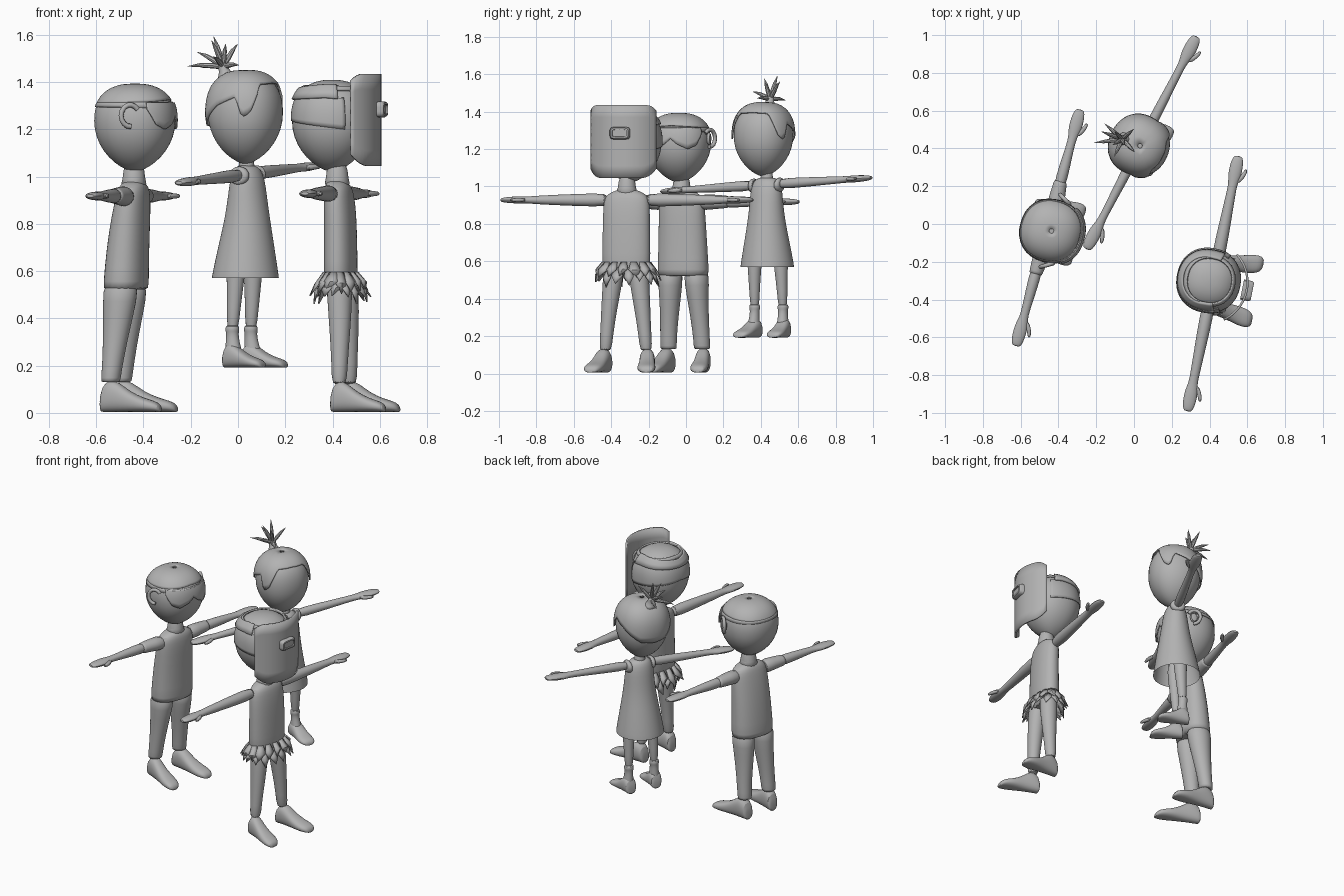
import bpy, bmesh, math, random
from mathutils import Matrix, Vector

if "Cube" in bpy.data.objects:
    bpy.data.objects.remove(bpy.data.objects["Cube"])

random.seed(4)
grey = bpy.data.materials.new("plain grey")
grey.diffuse_color = (0.45, 0.45, 0.45, 1)
grey.use_nodes = True
grey.node_tree.nodes["Principled BSDF"].inputs["Base Color"].default_value = grey.diffuse_color
M = Matrix()      # placement of the current figure
WHO = ""          # name prefix of the current figure


def figure(who, x, y, deg):
    global M, WHO
    WHO = who
    M = Matrix.Translation((x, y, 0)) @ Matrix.Rotation(math.radians(deg), 4, 'Z')


def finish(bm, name, thick=0, sub=0):
    bmesh.ops.recalc_face_normals(bm, faces=bm.faces)
    bm.transform(M)
    me = bpy.data.meshes.new(WHO + name)
    bm.to_mesh(me)
    bm.free()
    me.materials.append(grey)
    ob = bpy.data.objects.new(WHO + name, me)
    bpy.context.collection.objects.link(ob)
    if thick:
        m = ob.modifiers.new("thickness", 'SOLIDIFY')
        m.thickness, m.offset = thick, 0
    if sub:
        ob.modifiers.new("smooth", 'SUBSURF').levels = sub
        ob.modifiers["smooth"].render_levels = sub
    bpy.ops.object.select_all(action='DESELECT')
    ob.select_set(True)
    bpy.context.view_layer.objects.active = ob
    bpy.ops.object.shade_smooth_by_angle(angle=math.radians(40))
    return ob


def ring(k, n, e=2.0):
    a = 2 * math.pi * k / n
    c, s = math.cos(a), math.sin(a)
    d = (abs(c) ** e + abs(s) ** e) ** (-1 / e)
    return c * d, s * d


# Skin elliptical sections (pos, cu, cv, ru, rv) stacked along an axis
def loft(name, axis, secs, side=1, n=16, e=2.0, sub=1, caps=(1, 1)):
    bm = bmesh.new()
    rows = []
    for a, cu, cv, ru, rv in secs:
        row = []
        for k in range(n):
            c, s = ring(k, n, e)
            u, v = cu + ru * c, cv + rv * s
            p = {'x': (a, u, v), 'y': (u, a, v), 'z': (u, v, a)}[axis]
            row.append(bm.verts.new((p[0], p[1] * side, p[2])))
        rows.append(row)
    for r, q in zip(rows, rows[1:]):
        for k in range(n):
            bm.faces.new((r[k], r[(k + 1) % n], q[(k + 1) % n], q[k]))
    for cap, row in zip(caps, (rows[0], rows[-1])):
        if cap:
            bm.faces.new(row)
    return finish(bm, name, 0, sub)


def both(fn):
    for side, nm in ((1, "left_"), (-1, "right_")):
        fn(side, nm)


# Egg-shaped head: head = (f, l, zc, R, top height, bottom height)
def head_r(H, z):
    t = min(1, abs(z - H[2]) / (H[4] if z > H[2] else H[5]))
    return H[3] * ((1 - t ** 2.4) ** (1 / 2.4) if z > H[2] else (1 - t * t) ** 0.65)


def head(H):
    zs = [H[2] + (H[4] if t > 0 else H[5]) * math.sin(t * math.pi / 2) * 0.9995
          for t in [i / 10 for i in range(-10, 11)]]
    loft("head", 'z', [(z, H[0], H[1], head_r(H, z), head_r(H, z)) for z in zs],
         n=32, e=2.2, sub=0)


def keyed(keys, x):
    for (a, p), (b, q) in zip(keys, keys[1:]):
        if x <= b:
            return p + (q - p) * (x - a) / (b - a)
    return keys[-1][1]


# Thin shell lying on the head; lo and hi are heights keyed by angle from the face
def patch(name, H, a0, a1, lo, hi, off, thick=0.008, n=48, m=10):
    bm = bmesh.new()
    g = []
    for i in range(n + 1):
        d = a0 + (a1 - a0) * i / n
        away = abs((d + 180) % 360 - 180)
        zl, zh = keyed(lo, away), keyed(hi, away)
        c, s = ring(d, 360, 2.2)
        col = []
        for j in range(m + 1):
            z = zl + (zh - zl) * math.sin(j / m * math.pi / 2)
            r = head_r(H, z) + off
            if z > H[2] + H[4] * 0.995:
                r = 0.012
            col.append(bm.verts.new((H[0] + r * c, H[1] + r * s, z + off * max(0, z - H[2]) / H[4])))
        g.append(col)
    for p, q in zip(g, g[1:]):
        for j in range(m):
            bm.faces.new((p[j], q[j], q[j + 1], p[j + 1]))
    bmesh.ops.remove_doubles(bm, verts=bm.verts, dist=1e-5)
    return finish(bm, name, thick)


# Arm with flat hand and forward thumb
def arms(start, tip, z, f=0.0, tilt=0.0, r=0.03):
    def one(s, nm):
        L = tip - start
        zz = lambda y: z + s * tilt * y
        def sec(y, rf, rz, df=0):
            return (y, f + df, zz(y), rf, rz)
        w = tip - 0.17
        loft(nm + "arm", 'y', [sec(start, r * 1.15, r * 1.2), sec(start + L * .3, r, r),
             sec(w - .03, r * .75, r * .72), sec(w + .02, .024, .018), sec(w + .06, .037, .02),
             sec(w + .12, .036, .018), sec(tip - .015, .029, .013), sec(tip, .018, .008)], s, 12)
        loft(nm + "thumb", 'y', [sec(w + .025, .016, .012, .018), sec(w + .06, .014, .013, .04),
             sec(w + .09, .012, .011, .052), sec(w + .108, .006, .006, .054)], s, 8)
    both(one)


def feet(f0, f1, l, splay, z0, h, w):
    prof = [(0, .35, .55), (.03, .8, .8), (.16, 1, .88), (.3, .9, .9), (.48, .62, .92),
            (.7, .43, 1.08), (.88, .34, 1.02), (.97, .25, .75), (1, .12, .4)]
    both(lambda s, nm: loft(nm + "foot", 'x', [
        (f0 + (f1 - f0) * t, l + splay * t, z0 + h * k / 2 + .004, w * b, h * k / 2)
        for t, k, b in prof], s, e=2.6))


def legs(name, secs, l_caps=(1, 1)):
    both(lambda s, nm: loft(nm + name, 'z', secs, s, caps=l_caps))


def neck(z0, z1, r, f=0.0):
    loft("neck", 'z', [(z0, f, 0, r * 1.5, r * 1.6), (z0 + .03, f, 0, r, r), (z1, f, 0, r * 1.05, r * 1.05)])


# ---- Boy with goggles and trousers ----
figure("goggle_boy_", -0.455, -0.02, -15.2)
H = (.022, -.012, 1.235, .17, .155, .215)
head(H)
neck(.955, 1.07, .045, .015)
loft("shirt", 'z', [(.52, -.02, 0, .09, .14), (.53, -.02, 0, .091, .141), (.7, -.012, 0, .085, .133),
     (.85, .004, 0, .075, .128), (.92, .012, 0, .066, .124), (.955, .014, 0, .058, .11),
     (.975, .015, 0, .045, .065), (.98, .015, 0, .03, .04)], n=20, e=2.3)
both(lambda s, nm: loft(nm + "sleeve", 'y', [(.09, .008, .915, .05, .048), (.17, .004, .918, .043, .04),
     (.25, 0, .918, .036, .034), (.255, 0, .918, .034, .032)], s))
arms(.2, .65, .918)
legs("trouser_leg", [(.56, -.022, .072, .078, .07), (.48, -.026, .073, .074, .066), (.35, -.04, .08, .058, .053),
     (.22, -.053, .09, .045, .046), (.135, -.062, .093, .042, .045), (.13, -.062, .093, .04, .043)])
feet(-.105, .17, .095, .035, 0, .14, .046)
patch("hair", H, -180, 180, [(0, 1.325), (90, 1.31), (180, 1.3)], [(0, 1.3895), (180, 1.3895)], .001, .006)
patch("goggle_strap", H, -180, 180, [(0, 1.29), (180, 1.295)], [(0, 1.315), (180, 1.31)], .002, .006, m=2)
patch("goggle_lens", H, -58, 58, [(0, 1.255), (12, 1.225), (30, 1.2), (45, 1.22), (58, 1.285)],
      [(0, 1.31), (58, 1.31)], .006, .008, m=6)


# Curled ears: a rim following an arc
def ear(s, nm):
    cu = bpy.data.curves.new(WHO + nm + "ear", 'CURVE')
    cu.dimensions, cu.bevel_depth, cu.bevel_resolution = '3D', .011, 2
    sp = cu.splines.new('POLY')
    sp.points.add(10)
    for i, p in enumerate(sp.points):
        a = math.radians(35 + 24 * i)
        v = M @ Vector((.05 + .034 * math.cos(a), -.012 + s * (.178 - .02 * math.cos(a)), 1.258 + .046 * math.sin(a)))
        p.co = (*v, 1)
    cu.materials.append(grey)
    cu.use_fill_caps = True
    bpy.context.collection.objects.link(bpy.data.objects.new(cu.name, cu))
    loft(nm + "ear_bowl", 'y', [(.15, .05, 1.256, .03, .04), (.175, .05, 1.256, .024, .034)], s, 12)


both(ear)

# ---- Girl in a dress, mid-jump ----
figure("girl_", 0.04, 0.43, -27.4)
H = (.0, -.018, 1.268, .155, .172, .215)
head(H)
neck(1.02, 1.1, .03, -.004)
loft("dress", 'z', [(.57, -.01, 0, .143, .145), (.58, -.01, 0, .142, .145), (.7, -.006, 0, .12, .124),
     (.82, 0, 0, .095, .102), (.92, 0, 0, .08, .092), (.99, 0, 0, .07, .088), (1.03, -.002, 0, .055, .072),
     (1.05, -.004, 0, .035, .045)], n=24, caps=(0, 1))
arms(.05, .635, 1.01, tilt=.058, r=.027)
both(lambda s, nm: loft(nm + "armhole", 'y', [(.06, 0, 1.005, .056, .045), (.088, 0, 1.007 + s * .004, .044, .038),
     (.095, 0, 1.007 + s * .004, .036, .034)], s))
legs("leg", [(.72, -.012, .075, .05, .05), (.56, -.015, .08, .038, .036), (.45, -.022, .083, .03, .029),
     (.33, -.028, .085, .024, .023)])
legs("sock", [(.372, -.028, .085, .018, .018), (.368, -.028, .085, .029, .029), (.35, -.028, .085, .031, .031),
     (.338, -.028, .085, .026, .025), (.3, -.026, .086, .03, .027), (.25, -.02, .088, .04, .035),
     (.215, -.015, .09, .04, .035)])
feet(-.065, .13, .085, .018, .187, .11, .045)
patch("hair", H, -180, 180, [(0, 1.39), (38, 1.385), (56, 1.27), (68, 1.25), (78, 1.335), (110, 1.3), (150, 1.22), (180, 1.21)],
      [(0, 1.4395), (180, 1.4395)], .008, .008, n=72)


# Tapered spike from p to q
def spike(name, p, q, r):
    p, q = Vector(p), Vector(q)
    d = q - p
    bm = bmesh.new()
    R = d.to_track_quat('Z', 'Y').to_matrix().to_4x4()
    rows = []
    for t, k in ((0, .55), (.3, 1), (.65, .75), (1, .08)):
        c = p + d * t + Vector((0, 0, -.03 * t * t + .02 * t))
        rows.append([bm.verts.new(c + R @ Vector((r * k * x, r * k * y, 0))) for x, y in (ring(i, 8) for i in range(8))])
    for a, b in zip(rows, rows[1:]):
        for i in range(8):
            bm.faces.new((a[i], a[(i + 1) % 8], b[(i + 1) % 8], b[i]))
    bm.faces.new(rows[0])
    bm.faces.new(rows[-1])
    finish(bm, name)


# Tuft of hair gathered at the crown
hub = Vector((-.1, -.03, 1.462))
loft("hair_knot", 'z', [(1.405, -.075, -.022, .06, .055), (1.43, -.085, -.025, .034, .032), (1.455, -.098, -.03, .021, .021),
     (1.475, -.102, -.03, .024, .024), (1.485, -.102, -.03, .01, .01)])
for i, d in enumerate([(-.124, -.087, .015), (-.116, -.015, .075), (-.054, .017, .14), (.023, -.022, .11),
                       (.03, .075, .11), (.09, -.03, .02), (.005, -.1, .055), (-.12, .03, .01), (-.03, -.05, .125)]):
    spike("tuft_%d" % i, hub, hub + Vector(d), .012)

# ---- Boy with a welding mask and leaf skirt ----
figure("mask_boy_", 0.415, -0.315, -11.3)
H = (-.02, .012, 1.235, .168, .175, .215)
head(H)
neck(.955, 1.07, .045, .005)
loft("torso", 'z', [(.52, .02, 0, .06, .12), (.58, .02, 0, .068, .132), (.7, .02, 0, .066, .13), (.85, .018, 0, .064, .128),
     (.92, .012, 0, .06, .125), (.955, .01, 0, .054, .112), (.975, .006, 0, .042, .07), (.985, .004, 0, .03, .04)],
     n=20, e=2.3)
arms(.08, .69, .928, f=.003, r=.034)
legs("leg", [(.6, .025, .062, .055, .06), (.5, .03, .072, .055, .054), (.35, .035, .09, .045, .044),
     (.2, .036, .105, .034, .034), (.11, .036, .112, .034, .036)])
feet(.0, .245, .112, .04, 0, .135, .047)
patch("hair", H, 60, 300, [(60, 1.2), (180, 1.245)], [(0, 1.335), (180, 1.325)], .002, .006)
patch("mask_headband", H, 70, 290, [(0, 1.31), (90, 1.33), (180, 1.32)], [(0, 1.375), (90, 1.38), (180, 1.362)], .009, .014, m=3)
patch("crown_strap", H, -180, 180, [(0, 1.36), (180, 1.365)], [(0, 1.375), (180, 1.38)], .005, .01, m=2)

# Curved welding shield, its lower corners cut upward
bm = bmesh.new()
g = []
for i in range(25):
    t = i / 12 - 1
    a = math.radians(53 * t)
    zl = 1.045 + .05 * max(0, abs(t) - .55) ** 2 / .2
    zh = 1.435 - .03 * max(0, abs(t) - .7) ** 2 / .09
    g.append([bm.verts.new((-.035 + .22 * math.cos(a), .22 * math.sin(a), zl + (zh - zl) * j / 6)) for j in range(7)])
for p, q in zip(g, g[1:]):
    for j in range(6):
        bm.faces.new((p[j], q[j], q[j + 1], p[j + 1]))
finish(bm, "mask_shield", .012)
loft("mask_window_frame", 'x', [(.16, 0, 1.285, .054, .034), (.205, 0, 1.285, .054, .034), (.215, 0, 1.285, .048, .028),
     (.216, 0, 1.285, .04, .02), (.208, 0, 1.285, .039, .019)], n=24, e=5, sub=0)

# Skirt: two rows of pointed leaves hanging around the waist
for row in range(2):
    for k in range(15):
        c, s = ring(k + row * .5, 15)
        out = Vector((c, s * .8, 0)).normalized()
        tan = Vector((-s * .5, c, 0)).normalized()
        base = Vector((.02 + .066 * c, .128 * s, .595 - .03 * row))
        flare, drop, w = random.uniform(.03, .065), random.uniform(.07, .105), random.uniform(.022, .032)
        mid = base + out * .03 - Vector((0, 0, drop * .5))
        tip = base + out * flare - Vector((0, 0, drop)) + tan * random.uniform(-.025, .025)
        bm = bmesh.new()
        v = [bm.verts.new(p) for p in (base - tan * .016, base + tan * .016, mid + tan * w, tip, mid - tan * w,
                                       mid + out * .01, base + out * .004)]
        for f in ((0, 6, 5, 4), (6, 1, 2, 5), (4, 5, 3), (5, 2, 3)):
            bm.faces.new([v[i] for i in f])
        finish(bm, "skirt_leaf", .006)
